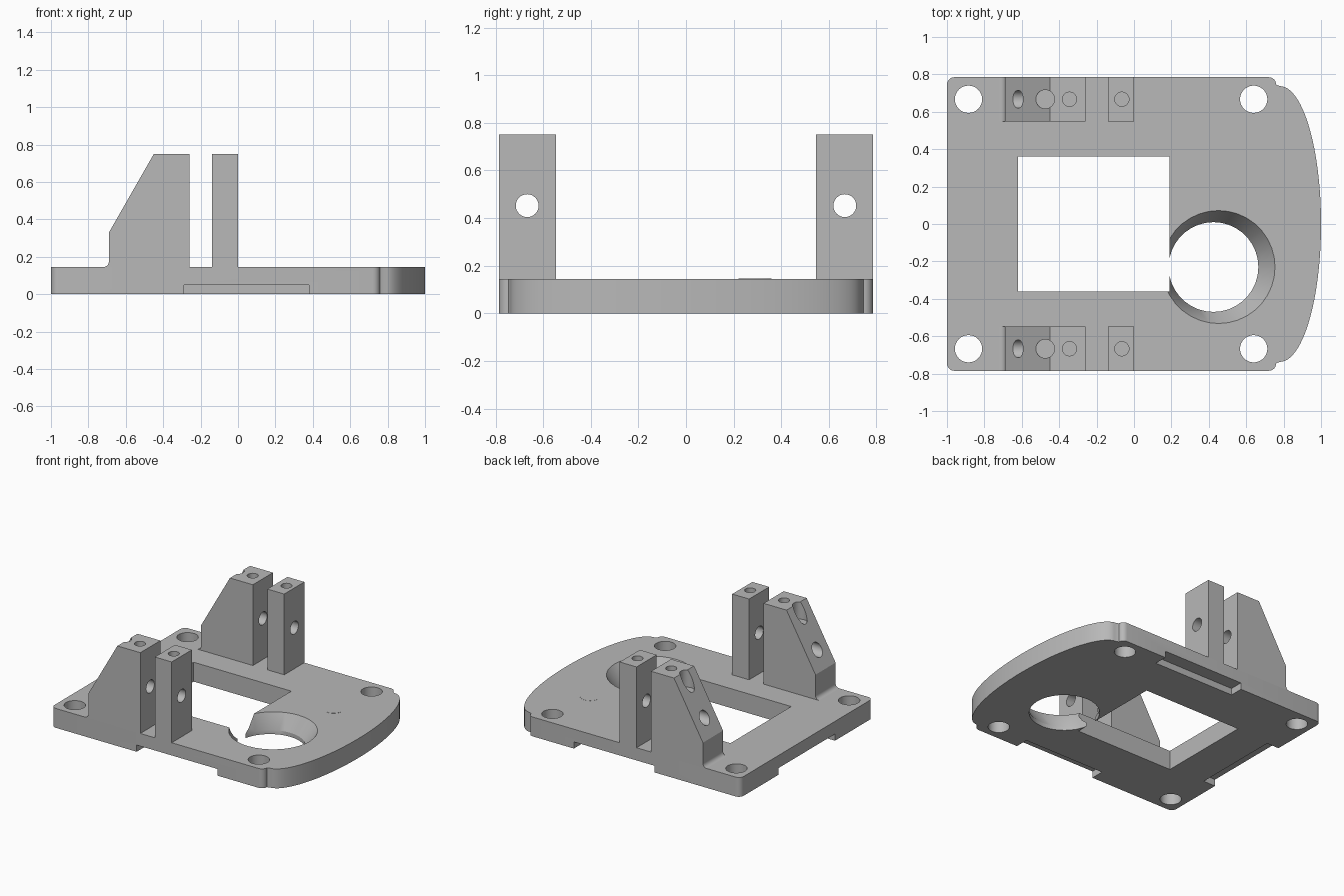
import bpy, bmesh, math
from mathutils import Matrix, Vector

cube = bpy.data.objects.get("Cube")
if cube:
    bpy.data.objects.remove(cube, do_unlink=True)

grey = bpy.data.materials.new("plain grey")
grey.use_nodes = True
COLOUR = (0.48, 0.48, 0.48, 1)
grey.diffuse_color = COLOUR
grey.node_tree.nodes["Principled BSDF"].inputs["Base Color"].default_value = COLOUR

THICK = 0.145
HALF = 0.785
HOLE_Y = 0.667


def finish(name, bm):
    bmesh.ops.recalc_face_normals(bm, faces=bm.faces)
    mesh = bpy.data.meshes.new(name)
    bm.to_mesh(mesh)
    bm.free()
    obj = bpy.data.objects.new(name, mesh)
    bpy.context.collection.objects.link(obj)
    mesh.materials.append(grey)
    return obj


def extrude(name, points, vector):
    """Solid made by sweeping a closed outline along a vector."""
    bm = bmesh.new()
    face = bm.faces.new([bm.verts.new(p) for p in points])
    new = bmesh.ops.extrude_face_region(bm, geom=[face])["geom"]
    verts = [v for v in new if isinstance(v, bmesh.types.BMVert)]
    bmesh.ops.translate(bm, verts=verts, vec=vector)
    return finish(name, bm)


def box(name, x0, x1, y0, y1, z0, z1):
    outline = [(x0, y0, z0), (x1, y0, z0), (x1, y1, z0), (x0, y1, z0)]
    return extrude(name, outline, (0, 0, z1 - z0))


def cone(name, start, end, r0, r1, segments=32):
    start, end = Vector(start), Vector(end)
    axis = end - start
    bm = bmesh.new()
    turn = axis.to_track_quat('Z', 'Y').to_matrix().to_4x4()
    place = Matrix.Translation((start + end) / 2) @ turn
    bmesh.ops.create_cone(bm, cap_ends=True, segments=segments, radius1=r0,
                          radius2=r1, depth=axis.length, matrix=place)
    return finish(name, bm)


def cut(obj, cutter):
    mod = obj.modifiers.new("cut", 'BOOLEAN')
    mod.operation = 'DIFFERENCE'
    mod.solver = 'EXACT'
    mod.object = cutter
    select(obj)
    bpy.ops.object.modifier_apply(modifier=mod.name)
    bpy.data.objects.remove(cutter, do_unlink=True)


def select(obj):
    bpy.ops.object.select_all(action='DESELECT')
    obj.select_set(True)
    bpy.context.view_layer.objects.active = obj


def smooth(obj):
    select(obj)
    bpy.ops.object.shade_smooth_by_angle(angle=math.radians(25))


def arc(cx, cy, rx, ry, a0, a1, steps):
    angles = [math.radians(a0 + (a1 - a0) * i / steps) for i in range(steps + 1)]
    return [(cx + rx * math.cos(a), cy + ry * math.sin(a)) for a in angles]


# Base plate: rounded corners, small step, then a bowed end
R = 0.04
outline = arc(0.72, -HALF + R, R, R, -90, 0, 6)
outline += arc(0.78, 0, 0.22, 0.737, -90, 90, 48)
outline += arc(0.72, HALF - R, R, R, 0, 90, 6)
outline += arc(-1 + R, HALF - R, R, R, 90, 180, 6)
outline += arc(-1 + R, -HALF + R, R, R, 180, 270, 6)
plate = extrude("base_plate", [(x, y, 0) for x, y in outline], (0, 0, THICK))

# Rectangular window and screw holes
cut(plate, box("cutter", -0.62, 0.19, -0.36, 0.36, -0.1, 0.3))
for x in (-0.885, 0.64):
    for y in (-HOLE_Y, HOLE_Y):
        cut(plate, cone("cutter", (x, y, -0.1), (x, y, 0.3), 0.073, 0.073))

# Large round opening: straight bore below a leaning funnel
bm = bmesh.new()
rings = []
for cx, r, z in ((0.425, 0.24, -0.05), (0.425, 0.24, 0.03),
                 (0.452, 0.302, THICK), (0.452, 0.302, 0.25)):
    rings.append([bm.verts.new((x, y, z)) for x, y in arc(cx, -0.23, r, r, 0, 350, 35)])
for low, high in zip(rings, rings[1:]):
    for i in range(len(low)):
        bm.faces.new((low[i - 1], low[i], high[i], high[i - 1]))
bm.faces.new(rings[0])
bm.faces.new(rings[-1])
cut(plate, finish("cutter", bm))

# Shallow notches under the front, back and flat end
for y in (-HALF, HALF):
    cut(plate, box("cutter", -0.29, 0.38, y - 0.1, y + 0.1, -0.1, 0.05))
cut(plate, box("cutter", -1.1, -0.9, -0.335, 0.335, -0.1, 0.05))
smooth(plate)

# Faint round mark on the deck
mark = cone("round_mark", (0.59, 0.29, THICK - 0.004), (0.59, 0.29, THICK + 0.001), 0.07, 0.07)
smooth(mark)

# Uprights on both sides
fillet = arc(-0.72, THICK + 0.03, 0.03, 0.03, -90, 0, 5)
brace = fillet + [(-0.69, 0.33), (-0.45, 0.75), (-0.26, 0.75), (-0.26, THICK)]
post = [(-0.14, THICK), (-0.14, 0.75), (0, 0.75), (0, THICK)]
for side, sign in (("front", -1), ("back", 1)):
    y = sign * HOLE_Y
    inner = sign * 0.547
    for part, profile, top_x in (("brace", brace, -0.345), ("post", post, -0.065)):
        obj = extrude(side + "_" + part, [(px, inner, pz) for px, pz in profile],
                      (0, sign * HALF - inner, 0))
        # Pin hole along the length, screw hole in the top
        cut(obj, cone("cutter", (-0.9, y, 0.452), (0.2, y, 0.452), 0.048, 0.048))
        cut(obj, cone("cutter", (top_x, y, 0.56), (top_x, y, 0.85), 0.038, 0.038))
        if part == "brace":
            # Clearance pocket in the slope
            cut(obj, cone("cutter", (-0.475, y, 0.62), (-0.475, y, 0.85), 0.05, 0.05))
        smooth(obj)
